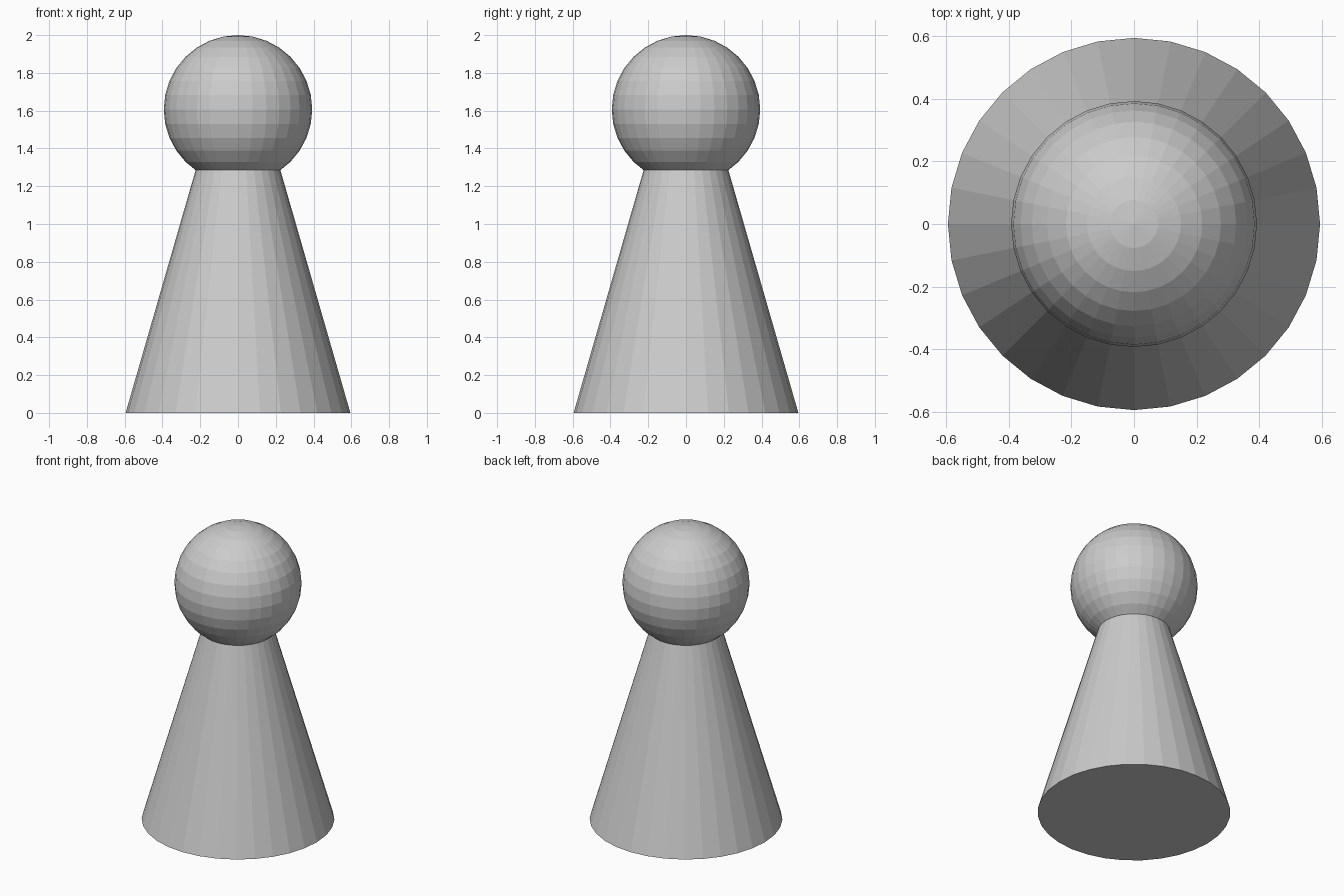
import bpy

if "Cube" in bpy.data.objects:
    bpy.data.objects.remove(bpy.data.objects["Cube"])

# Tapered body, running slightly up into the head
base_radius, top_radius, body_height = 0.595, 0.20, 1.37
bpy.ops.mesh.primitive_cone_add(
    vertices=32, radius1=base_radius, radius2=top_radius,
    depth=body_height, location=(0, 0, body_height / 2))
bpy.context.object.name = "body"

# Faceted ball head
head_radius = 0.393
bpy.ops.mesh.primitive_uv_sphere_add(
    segments=32, ring_count=16, radius=head_radius,
    location=(0, 0, 2 - head_radius))
bpy.context.object.name = "head"
